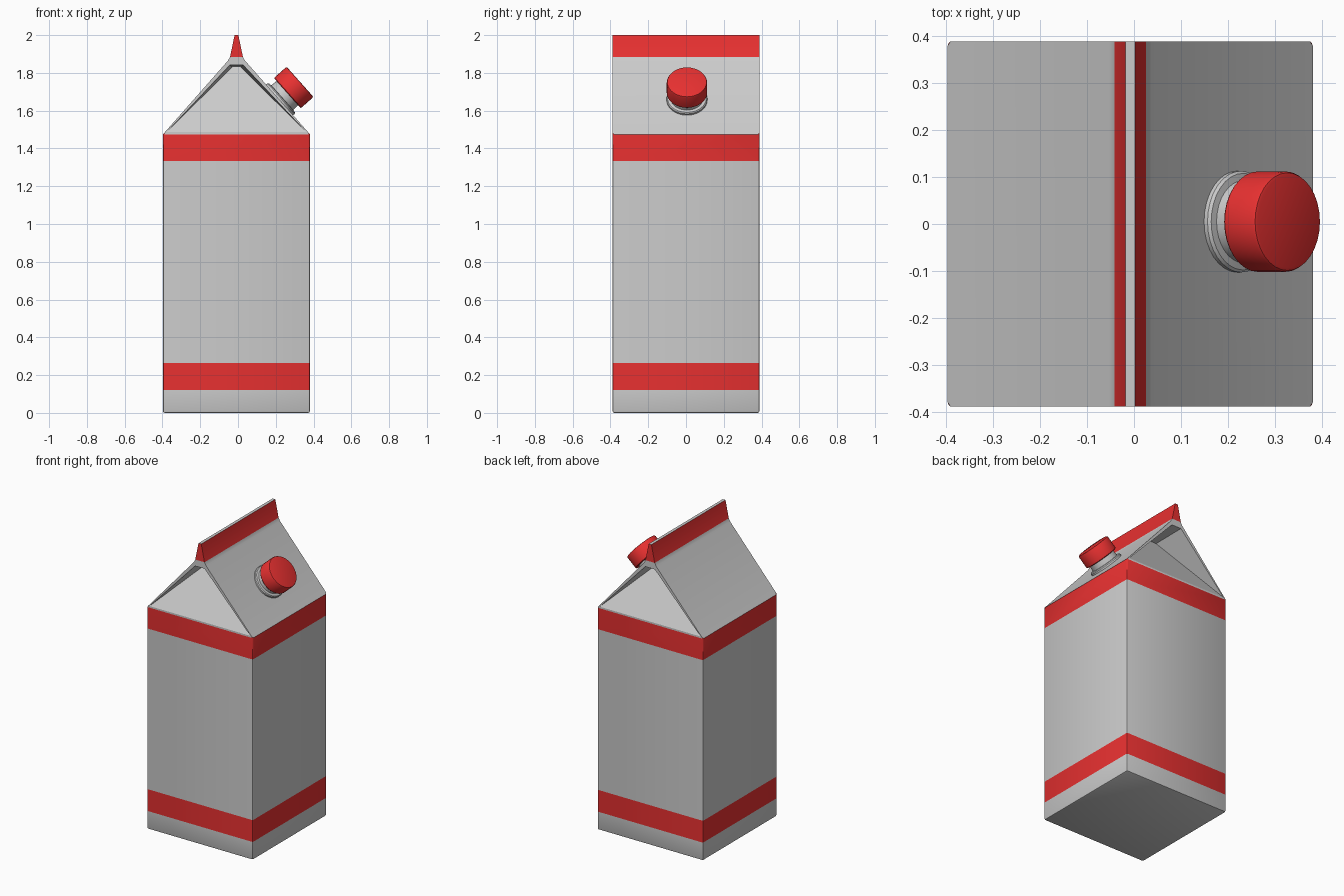
import bpy, bmesh, math
from mathutils import Vector

if "Cube" in bpy.data.objects:
    bpy.data.objects.remove(bpy.data.objects["Cube"])

CX = -0.008           # carton sits slightly left because the cap overhangs
HALF = 0.389          # half width of the carton
red = bpy.data.materials.new("red")
red.diffuse_color = (0.8, 0.03, 0.03, 1)
red.use_nodes = True
red.node_tree.nodes["Principled BSDF"].inputs["Base Color"].default_value = red.diffuse_color


def finish(bm, name, mats):
    bmesh.ops.recalc_face_normals(bm, faces=bm.faces)
    me = bpy.data.meshes.new(name)
    bm.to_mesh(me)
    bm.free()
    for m in mats:
        me.materials.append(m)
    ob = bpy.data.objects.new(name, me)
    bpy.context.collection.objects.link(ob)
    for p in me.polygons:
        p.use_smooth = True
    me.set_sharp_from_angle(angle=math.radians(30))
    return ob


def lathe(name, profile, mats, steps=32):
    """Revolve (radius, height) points around local z; ends close on the axis."""
    bm = bmesh.new()
    verts = [bm.verts.new((r, 0, h)) for r, h in profile]
    edges = [bm.edges.new(p) for p in zip(verts, verts[1:])]
    bmesh.ops.spin(bm, geom=verts + edges, cent=(0, 0, 0), axis=(0, 0, 1),
                   angle=math.tau, steps=steps, use_merge=True)
    bmesh.ops.remove_doubles(bm, verts=bm.verts, dist=1e-5)
    return finish(bm, name, mats)


# Carton: stacked rings (half width in x, height); red flags per layer
levels = [(HALF, 0), (HALF, 0.12), (HALF, 0.265), (HALF, 1.333), (HALF, 1.475),
          (0.045, 1.865), (0.034, 1.885), (0.010, 2.0)]
red_layers = {1, 3, 6}
ROOF = 4
bm = bmesh.new()
rings = [[bm.verts.new((CX + sx * w, sy * HALF, z))
          for sx, sy in ((-1, -1), (1, -1), (1, 1), (-1, 1))] for w, z in levels]
corner_edges = []
for i in range(len(rings) - 1):
    a, b = rings[i], rings[i + 1]
    for k in range(4):
        if i == ROOF and k in (0, 2):
            continue                      # gable ends are folded in below
        n = (k + 1) % 4
        f = bm.faces.new((a[k], a[n], b[n], b[k]))
        f.material_index = int(i in red_layers)
    if i < ROOF:
        corner_edges += [bm.edges.get((a[k], b[k])) for k in range(4)]
bottom = bm.faces.new(rings[0])
bm.faces.new(rings[-1])
corner_edges += list(bottom.edges)

# Folded gable ends: thin rim, leaning triangle, side folds and small ceiling
for sy, l, r in ((-1, 0, 1), (1, 3, 2)):
    def pair(w, y, z):
        return [bm.verts.new((CX + s * w, sy * y, z)) for s in (-1, 1)]
    eave = (rings[ROOF][l], rings[ROOF][r])
    top = (rings[ROOF + 1][l], rings[ROOF + 1][r])
    foot = pair(0.370, HALF, 1.486)
    lip = pair(0.035, HALF, 1.842)
    apex = pair(0.024, HALF - 0.22, 1.83)
    bm.faces.new((eave[0], eave[1], foot[1], foot[0]))
    bm.faces.new((lip[0], lip[1], top[1], top[0]))
    bm.faces.new((foot[0], foot[1], apex[1], apex[0]))
    bm.faces.new((lip[0], lip[1], apex[1], apex[0]))
    for s in (0, 1):
        bm.faces.new((eave[s], foot[s], lip[s], top[s]))
        bm.faces.new((foot[s], apex[s], lip[s]))

bmesh.ops.recalc_face_normals(bm, faces=bm.faces)
bmesh.ops.bevel(bm, geom=corner_edges, offset=0.009, offset_type='OFFSET',
                segments=2, profile=0.5, affect='EDGES', clamp_overlap=False,
                material=-1)
finish(bm, "carton", [None, red])

# Spout and screw cap, perpendicular to the right roof panel
axis = Vector((0.748, 0, 0.665))
spout = lathe("spout", [(0, 0.02), (0.108, 0.02), (0.108, 0.046), (0.103, 0.052),
                        (0.088, 0.054), (0.085, 0.1), (0, 0.1)], [])
cap = lathe("cap", [(0, 0.09), (0.104, 0.09), (0.107, 0.094), (0.107, 0.172),
                    (0.104, 0.178), (0.098, 0.18), (0, 0.18)], [red])
for ob in (spout, cap):
    ob.location = (0.194, 0.005, 1.633)
    ob.rotation_euler = axis.to_track_quat('Z', 'Y').to_euler()
